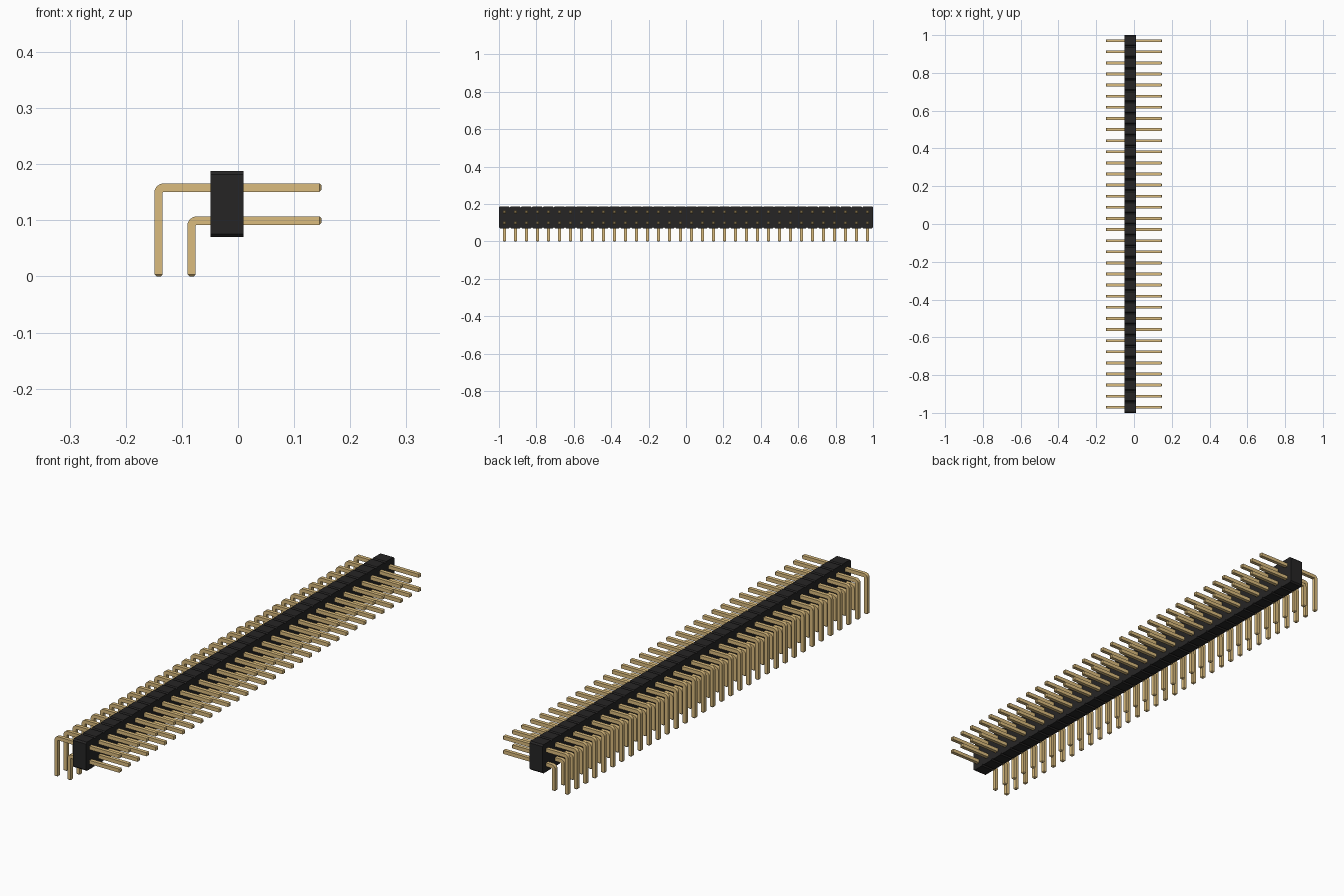
import bpy, bmesh, math
from mathutils import Vector

cube = bpy.data.objects.get("Cube")
if cube:
    bpy.data.objects.remove(cube, do_unlink=True)

COUNT = 34
PITCH = 2 / COUNT
W = PITCH * 0.252            # pin thickness
TIP = W / 4                  # chamfer on pin ends
BEND = 0.0015                # inner bend radius
REACH = 0.149                # half of the overall depth
FIRST_Y = -1 + PITCH / 2
LOW_ROW = 0.0995
BODY_X = (-0.049, 0.010)


def material(name, colour):
    m = bpy.data.materials.new(name)
    m.use_nodes = True
    m.diffuse_color = colour
    m.node_tree.nodes["Principled BSDF"].inputs["Base Color"].default_value = colour
    return m


def repeated_object(name, bm, mat):
    """Turn the bmesh into an object repeated along the strip."""
    bmesh.ops.recalc_face_normals(bm, faces=bm.faces)
    mesh = bpy.data.meshes.new(name)
    bm.to_mesh(mesh)
    bm.free()
    mesh.materials.append(mat)
    ob = bpy.data.objects.new(name, mesh)
    bpy.context.collection.objects.link(ob)
    ob.location.y = FIRST_Y
    arr = ob.modifiers.new("repeat", 'ARRAY')
    arr.count = COUNT
    arr.use_relative_offset = False
    arr.use_constant_offset = True
    arr.constant_offset_displace = (0, PITCH, 0)
    return ob


def loft(rings):
    """Skin closed rings of points and cap both ends."""
    bm = bmesh.new()
    loops = [[bm.verts.new(p) for p in ring] for ring in rings]
    for a, b in zip(loops, loops[1:]):
        n = len(a)
        for i in range(n):
            j = (i + 1) % n
            bm.faces.new((a[i], a[j], b[j], b[i]))
    bm.faces.new(loops[0])
    bm.faces.new(loops[-1])
    return bm


def bent_pin(name, x, z, mat):
    """Square pin: up from the ground at x, then along +x at height z."""
    h = W / 2

    def ring(centre, across, half):
        c, a, s = Vector(centre), Vector(across) * half, Vector((0, half, 0))
        return [c - a - s, c + a - s, c + a + s, c - a + s]

    out, up = (-1, 0, 0), (0, 0, 1)
    rings = [ring((x, 0, 0), out, h - TIP), ring((x, 0, TIP), out, h)]
    radius = BEND + h
    for k in range(7):
        t = math.radians(15 * k)
        d = (-math.cos(t), 0, math.sin(t))
        pivot = Vector((x + radius, 0, z - radius))
        rings.append(ring(pivot + Vector(d) * radius, d, h))
    rings += [ring((REACH - TIP, 0, z), up, h), ring((REACH, 0, z), up, h - TIP)]
    return repeated_object(name, loft(rings), mat)


black = material("black plastic", (0.0193, 0.0185, 0.0185, 1))
gold = material("gold metal", (0.708, 0.504, 0.210, 1))

# Housing: one chamfered block per column of pins
hy, hz, c = PITCH / 2, PITCH, PITCH / 10
mid = LOW_ROW + PITCH / 2
outline = [(hy, hz - c), (hy - c, hz), (c - hy, hz), (-hy, hz - c),
           (-hy, c - hz), (c - hy, -hz), (hy - c, -hz), (hy, c - hz)]
block = loft([[(x, y, mid + z) for y, z in outline] for x in BODY_X])
repeated_object("housing", block, black)

# Two rows of bent pins, the upper one reaching further back
outer_x = -REACH + W / 2
bent_pin("upper_pins", outer_x, LOW_ROW + PITCH, gold)
bent_pin("lower_pins", outer_x + PITCH, LOW_ROW, gold)
